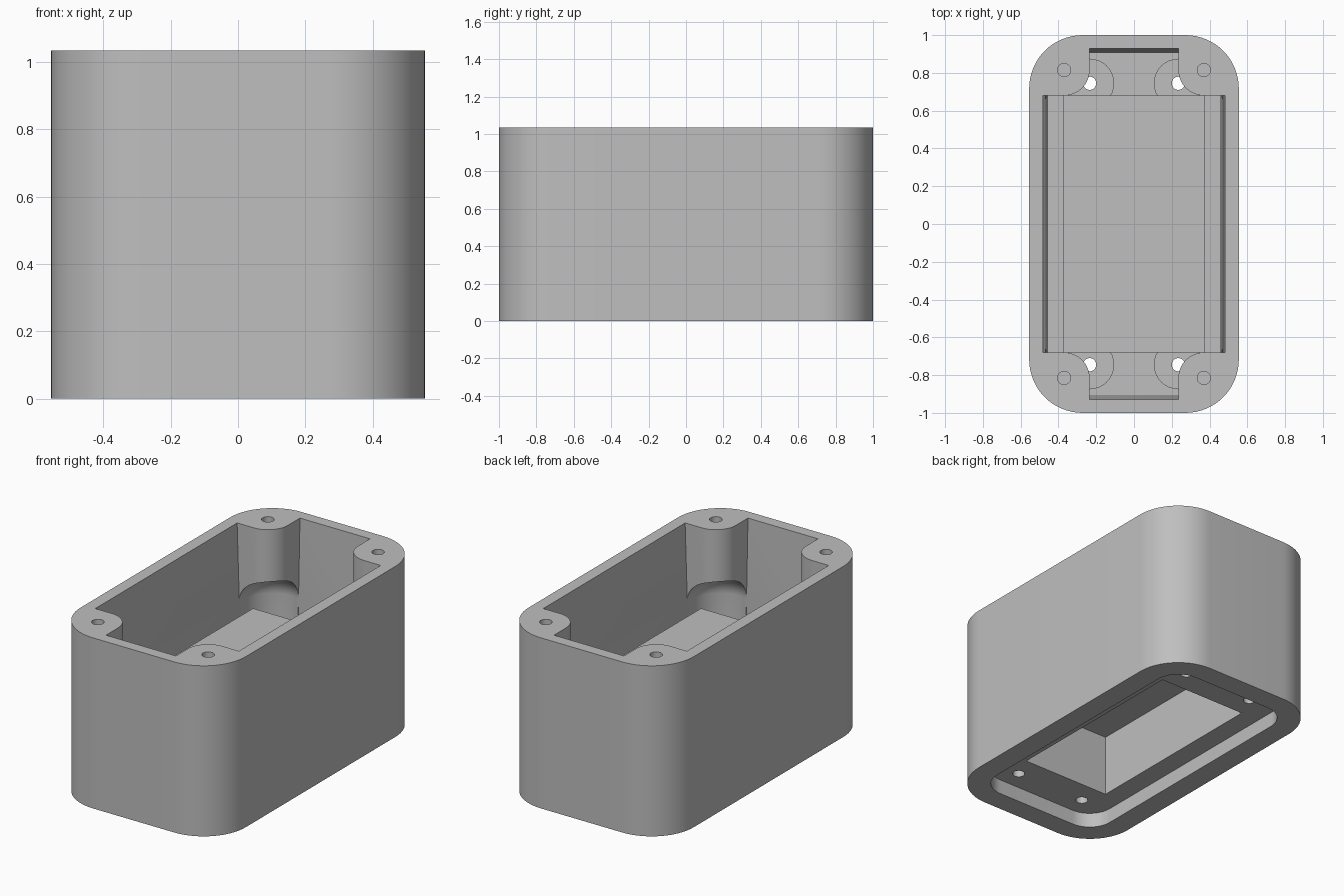
import bpy, bmesh, math

if "Cube" in bpy.data.objects:
    bpy.data.objects.remove(bpy.data.objects["Cube"], do_unlink=True)

HEIGHT, FLOOR = 1.035, 0.165
CORNERS = [(sx, sy) for sx in (1, -1) for sy in (1, -1)]

grey = bpy.data.materials.new("light_grey")
grey.use_nodes = True
grey.diffuse_color = (0.52, 0.52, 0.52, 1)
grey.node_tree.nodes["Principled BSDF"].inputs["Base Color"].default_value = grey.diffuse_color


def loft(name, rings):
    """Skin a stack of equal-length 3D rings and cap both ends."""
    bm = bmesh.new()
    loops = [[bm.verts.new(p) for p in ring] for ring in rings]
    n = len(loops[0])
    for low, high in zip(loops, loops[1:]):
        for i in range(n):
            j = (i + 1) % n
            bm.faces.new((low[i], low[j], high[j], high[i]))
    bm.faces.new(loops[0][::-1])
    bm.faces.new(loops[-1])
    bmesh.ops.recalc_face_normals(bm, faces=bm.faces)
    mesh = bpy.data.meshes.new(name)
    bm.to_mesh(mesh)
    bm.free()
    mesh.materials.append(grey)
    obj = bpy.data.objects.new(name, mesh)
    bpy.context.collection.objects.link(obj)
    return obj


def prism(name, outline, z0, z1):
    return loft(name, [[(x, y, z) for x, y in outline] for z in (z0, z1)])


def arc(cx, cy, r, a0, a1, steps=16):
    angles = [math.radians(a0 + (a1 - a0) * i / steps) for i in range(steps + 1)]
    return [(cx + r * math.cos(a), cy + r * math.sin(a)) for a in angles]


def circle(cx, cy, r, steps=32):
    return arc(cx, cy, r, 0, 360, steps)[:-1]


def rounded_rect(hx, hy, r):
    pts = []
    for k, (sx, sy) in enumerate(((1, 1), (-1, 1), (-1, -1), (1, -1))):
        pts += arc(sx * (hx - r), sy * (hy - r), r, k * 90, k * 90 + 90)
    return pts


def rect(hx, hy):
    return [(hx, hy), (-hx, hy), (-hx, -hy), (hx, -hy)]


def combine(target, tool, operation):
    mod = target.modifiers.new(tool.name, 'BOOLEAN')
    mod.operation, mod.solver, mod.object = operation, 'EXACT', tool
    bpy.context.view_layer.objects.active = target
    bpy.ops.object.modifier_apply(modifier=mod.name)
    bpy.data.objects.remove(tool, do_unlink=True)


# Outer shell
body = prism("enclosure_body", rounded_rect(0.555, 1.0, 0.283), 0, HEIGHT)

# Drafted main cavity, leaving a rounded screw pillar in each corner
quarter = [(0.482, 0.68)] + arc(0.37, 0.815, 0.135, 270, 180) + [(0.235, 0.93)]
outline = quarter + [(-x, y) for x, y in quarter[::-1]]
outline += [(-x, -y) for x, y in outline]
low = [(max(-0.455, min(0.455, x)), max(-0.905, min(0.905, y)), FLOOR) for x, y in outline]
combine(body, loft("cavity", [low, [(x, y, HEIGHT + 0.001) for x, y in outline]]), 'DIFFERENCE')

# Domed hollows under the pillars, following the rounded corners
for sx, sy in CORNERS:
    profile = [(0.18, FLOOR)]
    profile += [(0.202 * math.cos(t), 0.555 + 0.165 * math.sin(t))
                for t in (math.radians(a) for a in range(0, 88, 8))]
    profile.append((0.004, 0.72))
    rings = [[(x, y, z) for x, y in circle(sx * 0.273, sy * 0.718, r, 64)] for r, z in profile]
    combine(body, loft("hollow", rings), 'DIFFERENCE')

# Screw bosses and raised centre block on the floor
for sx, sy in CORNERS:
    combine(body, prism("boss", circle(sx * 0.235, sy * 0.745, 0.13), FLOOR - 0.03, FLOOR + 0.03), 'UNION')
combine(body, prism("centre_block", rect(0.375, 0.68), FLOOR - 0.04, 0.545), 'UNION')

# Underside recess and deep pocket
combine(body, prism("recess", rounded_rect(0.42, 0.866, 0.15), -0.1, 0.09), 'DIFFERENCE')
combine(body, prism("pocket", rect(0.295, 0.605), 0.05, 0.465), 'DIFFERENCE')

# Lid screw holes and floor mounting holes
for sx, sy in CORNERS:
    combine(body, prism("lid_hole", circle(sx * 0.37, sy * 0.815, 0.035), 0.76, HEIGHT + 0.1), 'DIFFERENCE')
    combine(body, prism("floor_hole", circle(sx * 0.235, sy * 0.745, 0.035), 0.0, 0.3), 'DIFFERENCE')

bpy.ops.object.select_all(action='DESELECT')
body.select_set(True)
bpy.context.view_layer.objects.active = body
bpy.ops.object.shade_smooth_by_angle(angle=math.radians(30))
